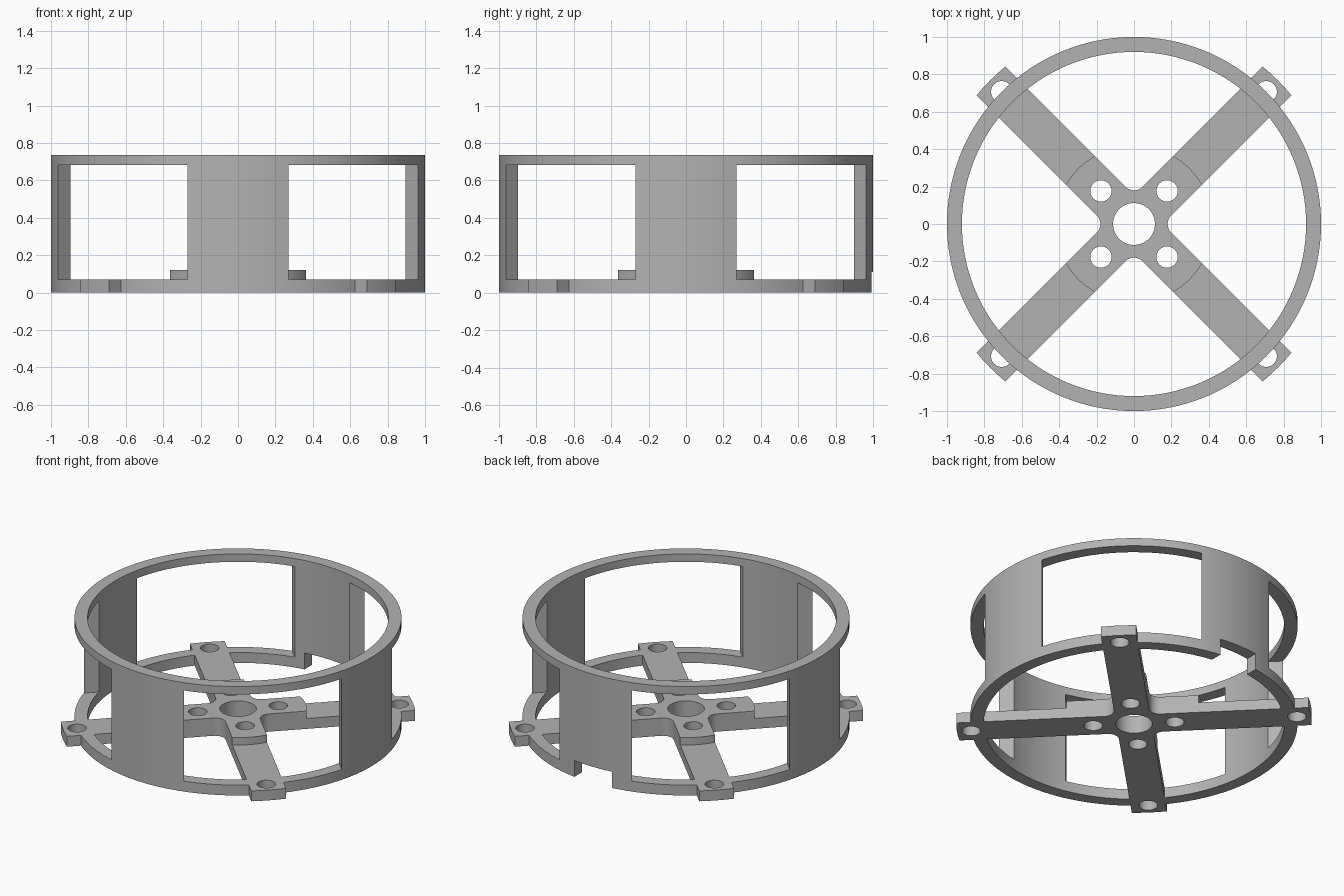
import bpy, bmesh, math
from mathutils import Matrix, Vector

if "Cube" in bpy.data.objects:
    bpy.data.objects.remove(bpy.data.objects["Cube"])

grey = bpy.data.materials.new("plain grey")
grey.diffuse_color = (0.45, 0.45, 0.45, 1)
grey.use_nodes = True
grey.node_tree.nodes["Principled BSDF"].inputs["Base Color"].default_value = grey.diffuse_color

R_OUT, R_IN, HEIGHT = 1.0, 0.92, 0.735
FLOOR, HUB_TOP = 0.07, 0.12
HALF = 0.108            # half width of an arm
DIAGONALS = [math.radians(45 + 90 * i) for i in range(4)]


def polar(r, a):
    return Vector((r * math.cos(a), r * math.sin(a)))


def prism(name, points, z0, z1):
    """Extrude a flat outline from z0 to z1."""
    bm = bmesh.new()
    face = bm.faces.new([bm.verts.new((p[0], p[1], z0)) for p in points])
    top = bmesh.ops.extrude_face_region(bm, geom=[face])["geom"]
    bmesh.ops.translate(bm, vec=(0, 0, z1 - z0),
                        verts=[v for v in top if isinstance(v, bmesh.types.BMVert)])
    bmesh.ops.recalc_face_normals(bm, faces=bm.faces)
    mesh = bpy.data.meshes.new(name)
    bm.to_mesh(mesh)
    bm.free()
    mesh.materials.append(grey)
    ob = bpy.data.objects.new(name, mesh)
    bpy.context.collection.objects.link(ob)
    return ob


def disc(name, r, z0, z1, centre=(0, 0), n=128):
    c = Vector(centre)
    return prism(name, [c + polar(r, math.tau * i / n) for i in range(n)], z0, z1)


def box(name, x0, x1, half_y, z0, z1, angle):
    rot = Matrix.Rotation(angle, 2)
    pts = [(x0, -half_y), (x1, -half_y), (x1, half_y), (x0, half_y)]
    return prism(name, [rot @ Vector(p) for p in pts], z0, z1)


def combine(target, other, operation):
    """Apply a boolean and remove the helper."""
    mod = target.modifiers.new("cut", 'BOOLEAN')
    mod.operation, mod.solver, mod.object = operation, 'EXACT', other
    bpy.context.view_layer.objects.active = target
    bpy.ops.object.modifier_apply(modifier=mod.name)
    bpy.data.objects.remove(other)


# Outer ring wall
frame = disc("ring_frame", R_OUT, 0, HEIGHT)
combine(frame, disc("bore", R_IN, -0.1, 1), 'DIFFERENCE')

# Four-armed cross with rounded inner corners and curved arm ends
R_END, FILLET = 1.087, 0.065
swing = math.asin(HALF / R_END)
outline = []
for a in DIAGONALS:
    outline += [polar(R_END, a + swing * (i / 4 - 1)) for i in range(9)]
    mid = a + math.pi / 4
    centre = polar((HALF + FILLET) * math.sqrt(2), mid)
    outline += [centre + polar(FILLET, mid + math.pi + math.radians(45 - 90 * i / 8))
                for i in range(9)]
combine(frame, prism("cross", outline, 0, HUB_TOP), 'UNION')

# Square windows over each arm
for a in DIAGONALS:
    combine(frame, box("window", 0.6, 1.3, 0.49, FLOOR, 0.682, a), 'DIFFERENCE')

# Lower the arms outside the raised hub
step = disc("step", 0.85, FLOOR, 0.3)
combine(step, disc("hub", 0.42, 0, 0.5), 'DIFFERENCE')
combine(frame, step, 'DIFFERENCE')

# Notch in the bottom of the back wall
combine(frame, box("notch", 0.8, 1.2, 0.14, -0.1, 0.11, math.pi / 2), 'DIFFERENCE')

# Centre bore, hub holes and tab holes
combine(frame, disc("centre_hole", 0.112, -0.1, 0.3, n=64), 'DIFFERENCE')
for a in DIAGONALS:
    for r in (0.25, 1.0):
        combine(frame, disc("hole", 0.057, -0.1, 0.3, polar(r, a), 32), 'DIFFERENCE')

# Smooth round walls, sharp edges elsewhere
bpy.ops.object.select_all(action='DESELECT')
frame.select_set(True)
bpy.context.view_layer.objects.active = frame
bpy.ops.object.shade_smooth_by_angle(angle=math.radians(30))
